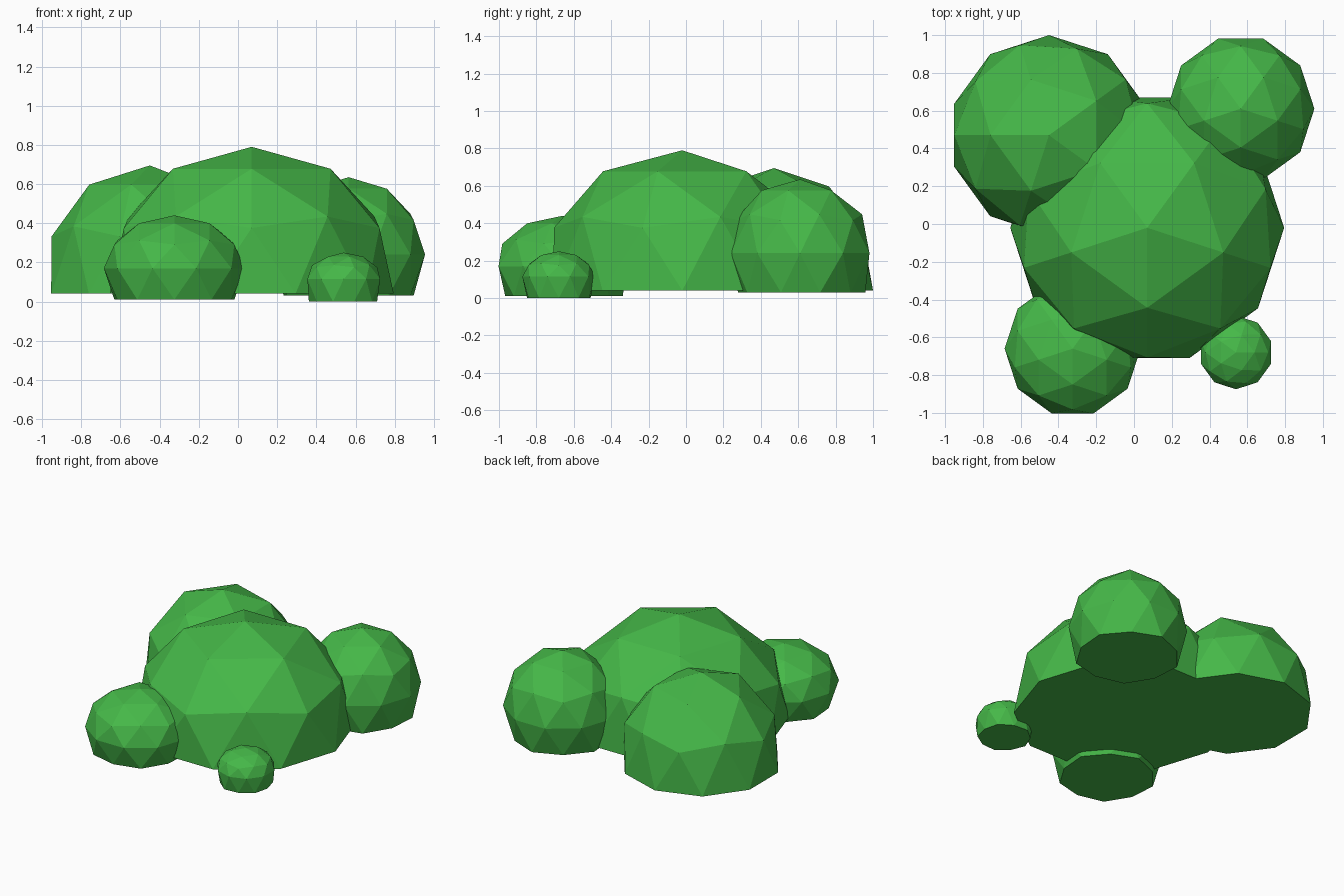
import bpy, bmesh, math

if "Cube" in bpy.data.objects:
    bpy.data.objects.remove(bpy.data.objects["Cube"])

green = bpy.data.materials.new("leaf_green")
green.diffuse_color = (0.06, 0.48, 0.065, 1)
green.use_nodes = True
green.node_tree.nodes["Principled BSDF"].inputs["Base Color"].default_value = green.diffuse_color


def clump(name, centre, radius, height, floor, turn, keep, bulge=0.0):
    """Faceted leaf ball, flattened on its underside.
    keep: lowest unit height kept; bulge: widening of the upper rings."""
    bm = bmesh.new()
    bmesh.ops.create_icosphere(bm, subdivisions=2, radius=1)
    bmesh.ops.delete(bm, geom=[v for v in bm.verts if v.co.z < keep], context='VERTS')
    rim = [e for e in bm.edges if e.is_boundary]
    c, s = math.cos(math.radians(turn)), math.sin(math.radians(turn))
    rim_verts = {v for e in rim for v in e.verts}
    for v in bm.verts:
        x, y, z = v.co
        r = radius * (1 + bulge * z)
        v.co = (centre[0] + r * (c * x - s * y),
                centre[1] + r * (s * x + c * y),
                floor if v in rim_verts else centre[2] + height * z)
    bmesh.ops.contextual_create(bm, geom=rim)      # flat underside
    bmesh.ops.recalc_face_normals(bm, faces=bm.faces)
    mesh = bpy.data.meshes.new(name)
    bm.to_mesh(mesh)
    bm.free()
    mesh.materials.append(green)
    bpy.context.collection.objects.link(bpy.data.objects.new(name, mesh))


# Large domes, cut off at their widest ring
clump("main_clump", (0.07, -0.02, 0.04), 0.725, 0.75, 0.04, -90, -0.1, 0.13)
clump("back_left_clump", (-0.45, 0.47, 0.04), 0.53, 0.655, 0.04, 180, -0.1, 0.13)

# Rounder balls, flattened below their widest ring
clump("back_right_clump", (0.565, 0.61, 0.24), 0.39, 0.395, 0.03, -90, -0.6)
clump("front_left_clump", (-0.325, -0.66, 0.17), 0.36, 0.27, 0.01, -90, -0.6)
clump("front_right_clump", (0.54, -0.68, 0.115), 0.195, 0.135, 0.0, 0, -0.6, -0.05)
